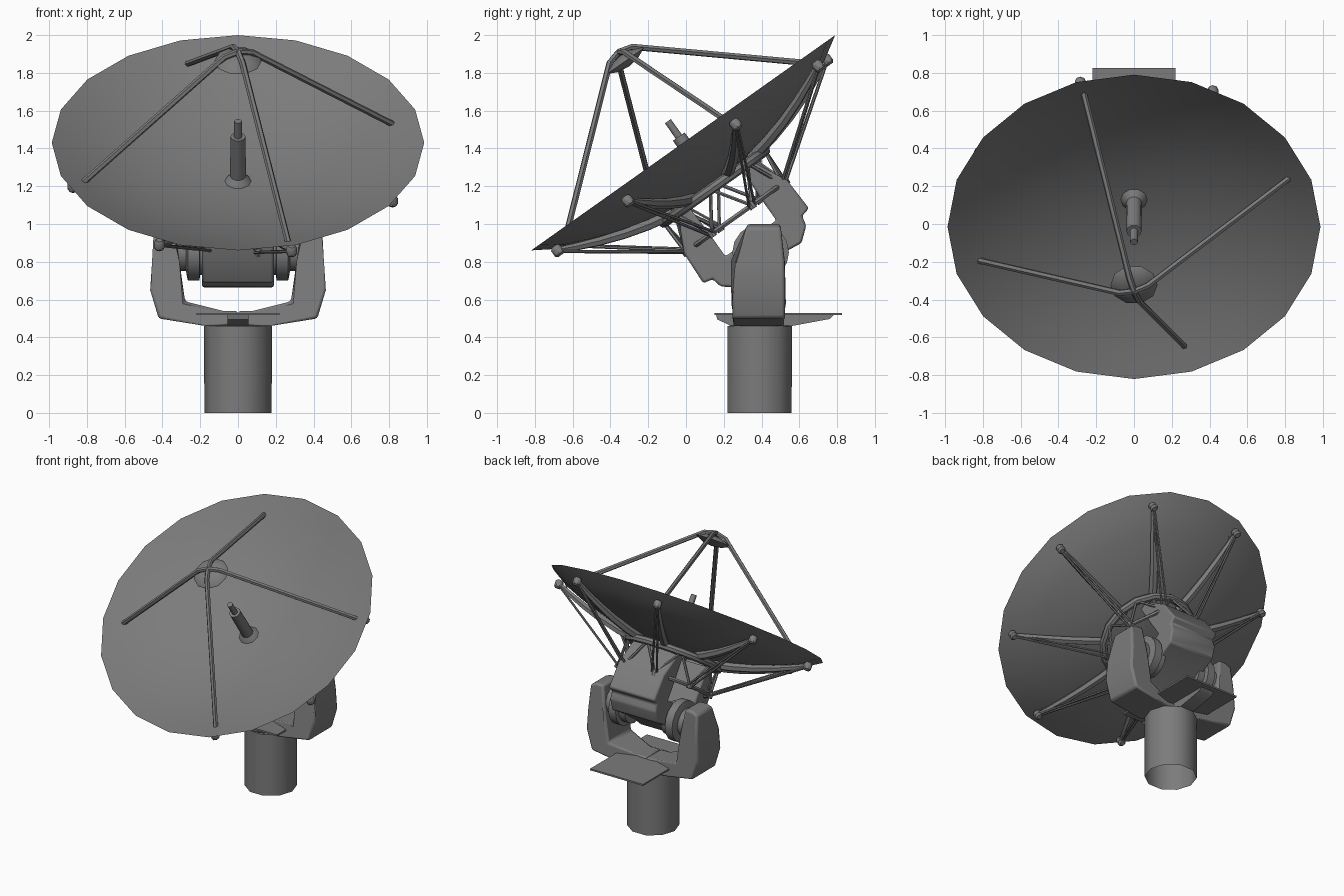
import bpy, bmesh
from math import sin, cos, pi, radians, atan2
from mathutils import Vector, Matrix

if "Cube" in bpy.data.objects:
    bpy.data.objects.remove(bpy.data.objects["Cube"])

# Dish frame: origin at rim centre, local z along the dish axis, local y up the dish
TILT = Matrix.Translation((0, -0.015, 1.43)) @ Matrix.Rotation(atan2(1.14, 1.61), 4, 'X')
R, DEPTH = 0.986, 0.25
WORLD = Matrix.Identity(4)
DARK = bpy.data.materials.new("dark_grey")
DARK.diffuse_color = (0.2, 0.2, 0.2, 1)
DARK.use_nodes = True
DARK.node_tree.nodes["Principled BSDF"].inputs["Base Color"].default_value = DARK.diffuse_color


def finish(bm, name, mat=WORLD, bevel=0.0):
    bmesh.ops.recalc_face_normals(bm, faces=bm.faces)
    bm.transform(mat)
    me = bpy.data.meshes.new(name)
    bm.to_mesh(me)
    bm.free()
    me.materials.append(DARK)
    ob = bpy.data.objects.new(name, me)
    bpy.context.collection.objects.link(ob)
    if bevel:
        m = ob.modifiers.new("bevel", 'BEVEL')
        m.width, m.segments, m.limit_method = bevel, 2, 'ANGLE'
    bpy.ops.object.select_all(action='DESELECT')
    ob.select_set(True)
    bpy.context.view_layer.objects.active = ob
    bpy.ops.object.shade_smooth_by_angle(angle=radians(40))
    return ob


def lathe(name, profile, n, mat):
    """Revolve (radius, height) points around local z; zero radius makes a pole."""
    bm = bmesh.new()
    rows = []
    for r, h in profile:
        k = 1 if r == 0 else n
        rows.append([bm.verts.new((r * cos(2 * pi * i / n), r * sin(2 * pi * i / n), h))
                     for i in range(k)])
    for a, b in zip(rows, rows[1:]):
        for i in range(n):
            j = (i + 1) % n
            f = [a[i % len(a)], a[j % len(a)], b[j % len(b)], b[i % len(b)]]
            bm.faces.new(list(dict.fromkeys(f)))
    return finish(bm, name, mat)


def tube(bm, pts, radii, n=6, closed=False):
    """Sweep an n-sided section along points."""
    pts = [Vector(p) for p in pts]
    m = len(pts)
    if not isinstance(radii, list):
        radii = [radii] * m
    rings = []
    for i, p in enumerate(pts):
        a = pts[i - 1] if i or closed else p
        b = pts[(i + 1) % m] if i < m - 1 or closed else p
        t = (b - a).normalized()
        ref = Vector((0, 0, 1)) if abs(t.z) < 0.98 else Vector((1, 0, 0))
        s = t.cross(ref).normalized()
        u = s.cross(t)
        rings.append([bm.verts.new(p + radii[i] * (cos(q) * s + sin(q) * u))
                      for q in [2 * pi * k / n for k in range(n)]])
    for i in range(m if closed else m - 1):
        a, b = rings[i], rings[(i + 1) % m]
        for k in range(n):
            bm.faces.new((a[k], a[(k + 1) % n], b[(k + 1) % n], b[k]))
    if not closed:
        bm.faces.new(rings[0])
        bm.faces.new(rings[-1])


def prism(name, low, high, mat=WORLD, bevel=0.0):
    """Solid between two matching polygons."""
    bm = bmesh.new()
    a = [bm.verts.new(p) for p in low]
    b = [bm.verts.new(p) for p in high]
    bm.faces.new(a)
    bm.faces.new(b)
    for i in range(len(a)):
        j = (i + 1) % len(a)
        bm.faces.new((a[i], a[j], b[j], b[i]))
    return finish(bm, name, mat, bevel)


def polar(r, deg, h):
    return (r * cos(radians(deg)), r * sin(radians(deg)), h)


def bowl(r):
    return -DEPTH * (1 - (r / R) ** 2)


# Reflector dish with a thin shell
radii = [R * k / 8 for k in range(9)]
lathe("dish", [(r, bowl(r)) for r in radii] + [(r, bowl(r) - 0.018) for r in radii[-2::-1]], 20,
      TILT @ Matrix.Rotation(pi / 2, 4, 'Z'))

# Feed horn in the middle of the dish
lathe("feed_horn", [(0, -0.26), (0.072, -0.25), (0.06, -0.235), (0.042, -0.215), (0.04, 0.04),
                    (0.021, 0.04), (0.02, 0.14), (0, 0.14)], 10, TILT)

# Small secondary reflector
lathe("sub_reflector", [(0, 0.495), (0.07, 0.505), (0.125, 0.53), (0.12, 0.538), (0.06, 0.56), (0, 0.57)],
      10, TILT)

# Four struts holding the secondary reflector
bm = bmesh.new()
for k in range(4):
    a = 18 + 90 * k
    tube(bm, [polar(0.87, a, -0.075), polar(0.075, a, 0.572), polar(0, a, 0.59)], 0.017)
finish(bm, "feed_struts", TILT)

# Backing structure: ribs, knobs, rods and rings
ribs, knobs, rods = bmesh.new(), bmesh.new(), bmesh.new()
NODE_R, NODE_H, RING_R, RING_H = 0.34, -0.48, 0.33, -0.285
for k in range(8):
    a = 18 + 45 * k
    rr = [0.28, 0.42, 0.56, 0.7, 0.82, 0.92]
    tube(ribs, [polar(r, a, bowl(r) - 0.045) for r in rr],
         [0.03, 0.03, 0.028, 0.025, 0.021, 0.016], 6)
    tube(knobs, [polar(0.918, a, h) for h in (-0.112, -0.1, -0.065, -0.052)],
         [0.018, 0.029, 0.029, 0.018], 8)
    tube(knobs, [polar(NODE_R, a, NODE_H - 0.02), polar(NODE_R, a, NODE_H + 0.02)], 0.02, 8)
    for s in (-1, 1):
        tube(rods, [polar(0.92, a + 0.4 * s, -0.085), polar(NODE_R, a + 3 * s, NODE_H)], 0.008)
        tube(rods, [polar(NODE_R, a, NODE_H), polar(RING_R, a + 22.5 * s, RING_H)], 0.01)
finish(ribs, "dish_ribs", TILT)
finish(knobs, "rib_knobs", TILT)
tube(rods, [polar(NODE_R, 18 + 45 * k, NODE_H) for k in range(8)], 0.015, closed=True)
finish(rods, "truss_rods", TILT)
bm = bmesh.new()
tube(bm, [polar(RING_R, 18 + 22.5 * k, RING_H) for k in range(16)], 0.028, 8, closed=True)
finish(bm, "hub_ring", TILT)

# U-shaped elevation body with counterweight lobes, in the dish frame
half = [(0.17, -0.29), (0.24, -0.29), (0.335, -0.48), (0.343, -0.668), (0.29, -0.68),
        (0.278, -0.735), (0.205, -0.795), (0.12, -0.785)]
inner = [(0.165, -0.62), (0.165, -0.5)]
outline = half + [(-v, w) for v, w in half[::-1]] + \
    [(-v, w) for v, w in inner[::-1]] + inner
prism("elevation_body", [(-0.19, v, w) for v, w in outline], [(0.19, v, w) for v, w in outline],
      TILT, 0.012)

# Yoke arms: front outline, narrowing in depth toward the top; trunnions on the inside
arm = [(0.0, 0.46), (0.17, 0.46), (0.42, 0.5), (0.465, 0.65), (0.455, 0.8), (0.445, 0.98),
       (0.40, 1.0), (0.34, 1.0), (0.31, 0.8), (0.28, 0.59), (0.08, 0.54), (0.0, 0.54)]


def depth(x, z):
    if x < 0.1:
        return 0.30, 0.48
    t = max(0, (z - 0.78) / 0.22)
    return 0.245 + 0.08 * t, 0.525 - 0.025 * t


for side, s in (("left", -1), ("right", 1)):
    prism(side + "_yoke_arm", [(s * x, depth(x, z)[0], z) for x, z in arm],
          [(s * x, depth(x, z)[1], z) for x, z in arm], bevel=0.015)
    lathe(side + "_trunnion",
          [(0, 0.15), (0.12, 0.15), (0.12, 0.20), (0.15, 0.205), (0.15, 0.265), (0.13, 0.27),
           (0.10, 0.275), (0.10, 0.36), (0, 0.36)], 16,
          Matrix.Translation((0, 0.395, 0.85)) @ Matrix.Rotation(s * pi / 2, 4, 'Y'))

# Service platform and the tapered beam carrying it
plate = [(-0.22, 0.15), (0.22, 0.15), (0.22, 0.825), (-0.22, 0.825)]
prism("platform", [(x, y, 0.517) for x, y in plate], [(x, y, 0.529) for x, y in plate])
beam = [(0.16, 0.517), (0.165, 0.495), (0.24, 0.46), (0.56, 0.46), (0.76, 0.497), (0.78, 0.517)]
prism("platform_beam", [(-0.055, y, z) for y, z in beam], [(0.055, y, z) for y, z in beam])

# Pedestal column, open underneath
lathe("pedestal", [(0.178, 0), (0.18, 0.46), (0, 0.48)], 10, Matrix.Translation((0, 0.39, 0)))
